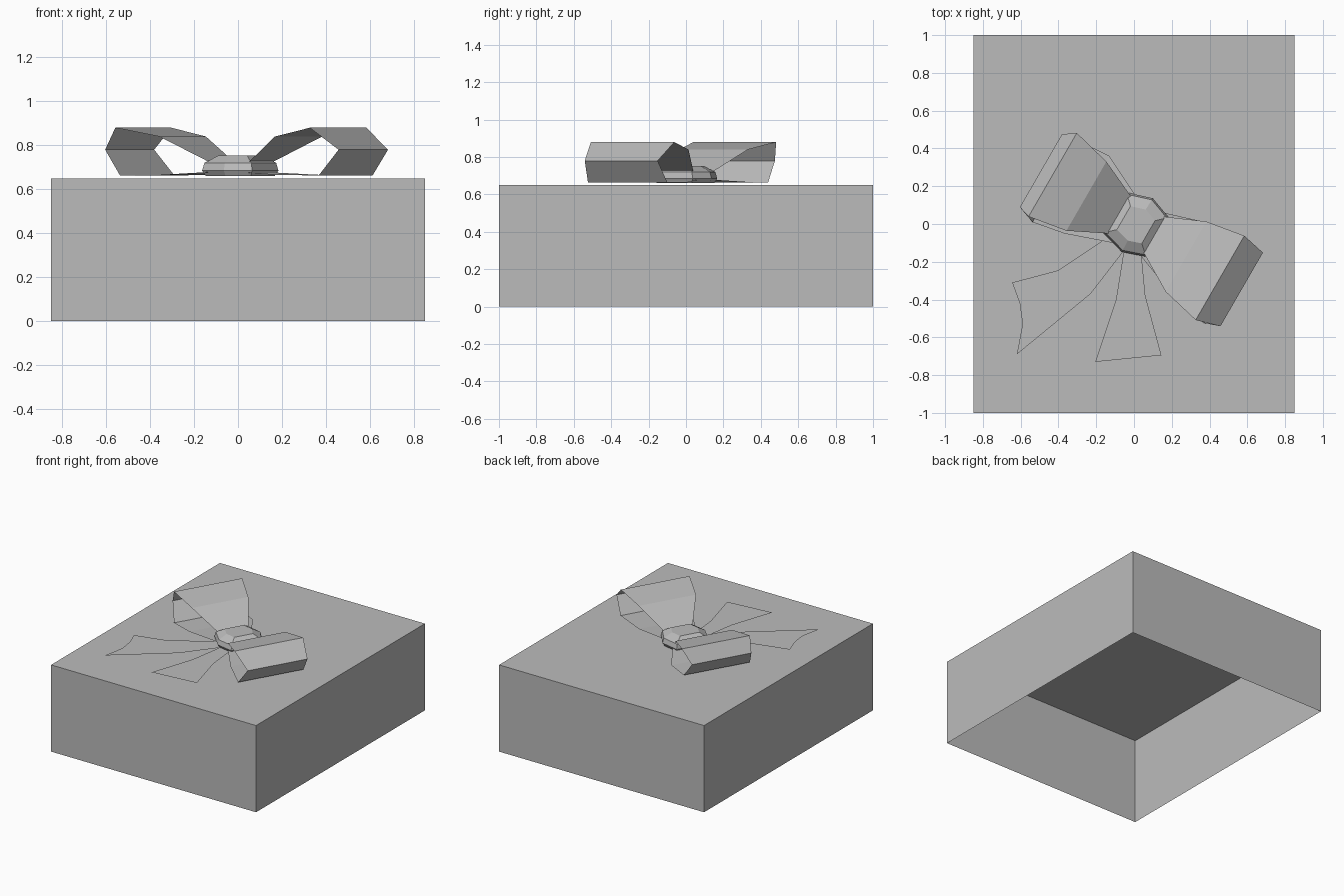
import bpy
import bmesh
from math import cos, sin, radians

cube = bpy.data.objects.get("Cube")
if cube:
    bpy.data.objects.remove(cube, do_unlink=True)

grey = bpy.data.materials.new("Plain grey")
grey.use_nodes = True
colour = (0.5, 0.5, 0.5, 1)
grey.diffuse_color = colour
grey.node_tree.nodes["Principled BSDF"].inputs["Base Color"].default_value = colour

BOW_ANGLE = radians(-30)
BOX_TOP = 0.65


def finish(name, bm):
    mesh = bpy.data.meshes.new(name)
    bm.to_mesh(mesh)
    bm.free()
    mesh.materials.append(grey)
    obj = bpy.data.objects.new(name, mesh)
    bpy.context.collection.objects.link(obj)
    return obj


def bridge(bm, a, b, closed=False):
    n = len(a)
    for i in range(n if closed else n - 1):
        j = (i + 1) % n
        bm.faces.new((a[i], a[j], b[j], b[i]))


def turned(u, v, z):
    c, s = cos(BOW_ANGLE), sin(BOW_ANGLE)
    return (c * u - s * v, s * u + c * v, z)


# Gift box, open underneath
bm = bmesh.new()
rings = [[bm.verts.new((x * 0.85, y, z)) for x, y in ((-1, -1), (1, -1), (1, 1), (-1, 1))]
         for z in (0, BOX_TOP)]
bridge(bm, rings[0], rings[1], closed=True)
bm.faces.new(rings[1])
finish("gift_box", bm)


# Bow loops: ribbon strips given as distance, front edge, back edge, height
def ribbon_loop(name, side, profile):
    bm = bmesh.new()
    front = [bm.verts.new(turned(side * u, a, z)) for u, a, b, z in profile]
    back = [bm.verts.new(turned(side * u, b, z)) for u, a, b, z in profile]
    bridge(bm, front, back)
    bmesh.ops.recalc_face_normals(bm, faces=bm.faces)
    finish(name, bm)


ribbon_loop("left_bow_loop", 1, [
    (0.04, -0.10, 0.11, 0.68), (0.33, -0.21, 0.20, 0.665), (0.58, -0.27, 0.22, 0.663),
    (0.667, -0.24, 0.21, 0.78), (0.537, -0.277, 0.238, 0.88),
    (0.325, -0.227, 0.203, 0.84), (0.11, -0.10, 0.11, 0.72)])
ribbon_loop("right_bow_loop", -1, [
    (0.04, -0.14, 0.12, 0.68), (0.294, -0.228, 0.247, 0.665), (0.47, -0.26, 0.235, 0.663),
    (0.568, -0.225, 0.221, 0.78), (0.503, -0.245, 0.266, 0.88),
    (0.292, -0.21, 0.213, 0.84), (0.09, -0.11, 0.12, 0.725)])

# Knot: stacked six-sided rings
bm = bmesh.new()
outline = [(-0.118, -0.122), (0.018, -0.16), (0.142, -0.118),
           (0.142, 0.122), (0.018, 0.168), (-0.118, 0.125)]
rings = []
for scale, z in ((0.9, 0.66), (1.0, 0.685), (0.94, 0.72), (0.58, 0.753)):
    rings.append([bm.verts.new(turned(0.012 + (u - 0.012) * scale, v * scale, z))
                  for u, v in outline])
for low, high in zip(rings, rings[1:]):
    bridge(bm, low, high, closed=True)
bm.faces.new(rings[-1])
bm.faces.new(rings[0][::-1])
finish("bow_knot", bm)


# Ribbon tails lying just above the lid
def ribbon_tail(name, left, right, notch=None):
    bm = bmesh.new()
    z = BOX_TOP + 0.014
    a = [bm.verts.new((x, y, z)) for x, y in left]
    b = [bm.verts.new((x, y, z)) for x, y in right]
    bridge(bm, a, b)
    if notch:
        mids = [bm.verts.new((x, y, z)) for x, y in notch]
        bm.faces.remove(bm.faces[:][-1])
        bm.faces.new([a[-2], a[-1], *mids, b[-1], b[-2]])
    bmesh.ops.recalc_face_normals(bm, faces=bm.faces)
    for f in bm.faces:
        if f.normal.z < 0:
            f.normal_flip()
    finish(name, bm)


ribbon_tail("right_ribbon_tail",
            [(-0.05, -0.03), (-0.17, -0.09), (-0.40, -0.245), (-0.645, -0.31)],
            [(0.0, -0.08), (-0.06, -0.15), (-0.23, -0.37), (-0.62, -0.69)],
            notch=[(-0.605, -0.42), (-0.59, -0.53)])
ribbon_tail("front_ribbon_tail",
            [(-0.03, -0.05), (-0.055, -0.15), (-0.095, -0.40), (-0.205, -0.73)],
            [(0.03, -0.05), (0.04, -0.17), (0.06, -0.38), (0.145, -0.695)])
